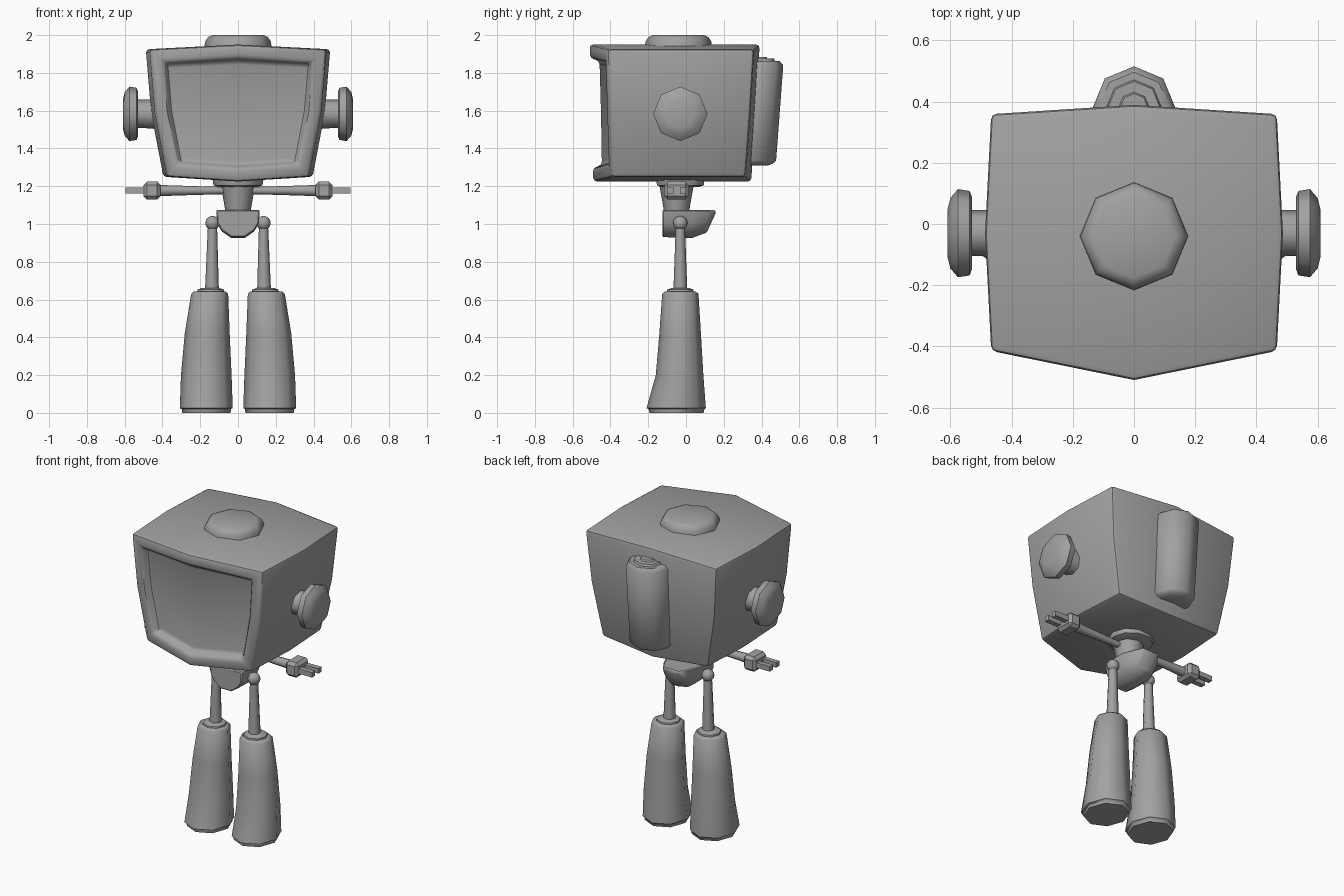
import bpy
import bmesh
from math import cos, sin, tau, pi, radians
from mathutils import Matrix, Vector

if "Cube" in bpy.data.objects:
    bpy.data.objects.remove(bpy.data.objects["Cube"], do_unlink=True)

GREY = (0.36, 0.36, 0.36, 1)
grey = bpy.data.materials.new("plain grey")
grey.use_nodes = True
grey.diffuse_color = GREY
grey.node_tree.nodes["Principled BSDF"].inputs["Base Color"].default_value = GREY


def finish(name, bm, bevel=0, segments=2, angle=50):
    """Turn a bmesh into a shaded, optionally bevelled object."""
    bmesh.ops.recalc_face_normals(bm, faces=bm.faces)
    mesh = bpy.data.meshes.new(name)
    bm.to_mesh(mesh)
    bm.free()
    obj = bpy.data.objects.new(name, mesh)
    bpy.context.collection.objects.link(obj)
    mesh.materials.append(grey)
    bpy.ops.object.select_all(action='DESELECT')
    obj.select_set(True)
    bpy.context.view_layer.objects.active = obj
    if bevel:
        mod = obj.modifiers.new("rounded edges", 'BEVEL')
        mod.width, mod.segments = bevel, segments
        mod.limit_method, mod.angle_limit = 'ANGLE', radians(35)
        bpy.ops.object.modifier_apply(modifier=mod.name)
    bpy.ops.object.shade_smooth_by_angle(angle=radians(angle))
    return obj


def bridge(bm, loops):
    """Skin a stack of vertex loops and cap both ends."""
    rows = [[bm.verts.new(p) for p in loop] for loop in loops]
    n = len(rows[0])
    for a, b in zip(rows, rows[1:]):
        for i in range(n):
            j = (i + 1) % n
            bm.faces.new((a[i], a[j], b[j], b[i]))
    bm.faces.new(rows[0])
    bm.faces.new(rows[-1])


def loft(name, rings, origin=(0, 0, 0), turn=None, sides=8, **kw):
    """Rings are (height, radius x, radius y, shift x, shift y)."""
    place = Matrix.Translation(origin) @ (turn or Matrix())
    loops = []
    for h, rx, *rest in rings:
        ry, cx, cy = (list(rest) + [rx, 0, 0][len(rest):])
        loops.append([place @ Vector((cx + rx * cos(tau * i / sides),
                                      cy + ry * sin(tau * i / sides), h))
                      for i in range(sides)])
    bm = bmesh.new()
    bridge(bm, loops)
    return finish(name, bm, **kw)


def box(name, centre, size, bevel=0):
    bm = bmesh.new()
    bmesh.ops.create_cube(bm, size=1)
    for v in bm.verts:
        v.co = Vector(centre) + Vector(size) * v.co
    return finish(name, bm, bevel, 1, 30)


# Head: bulging box with a recessed screen in its front
bm = bmesh.new()
bmesh.ops.create_cube(bm, size=2)
bmesh.ops.subdivide_edges(bm, edges=bm.edges[:], cuts=1, use_grid_fill=True)
front = [f for f in bm.faces if f.calc_center_median().y < -0.9]
widths = {-1: 0.395, 0: 0.46, 1: 0.488}
backs = {-1: 0.345, 0: 0.37, 1: 0.39}
fronts = {-1: -0.49, 0: -0.50, 1: -0.51}
for v in bm.verts:
    i, j, k = (round(c) for c in v.co)
    x = i * (widths[k] - 0.02 * abs(j))
    if j < 0:
        y = fronts[k] + 0.095 * abs(i)
    else:
        y = j * (backs[k] - 0.03 * abs(i)) - 0.03 * (j == 0)
    z = {-1: 1.225 + 0.025 * abs(i), 0: 1.59, 1: 1.95 - 0.025 * abs(i)}[k]
    v.co = (x, y, z)
bmesh.ops.recalc_face_normals(bm, faces=bm.faces)
bmesh.ops.inset_region(bm, faces=front, thickness=0.07, use_even_offset=True)
bmesh.ops.inset_region(bm, faces=front, thickness=0.018, use_even_offset=True)
for v in {v for f in front for v in f.verts}:
    v.co.y += 0.05
finish("head", bm, bevel=0.018, angle=35)

# Cap on top of the head
loft("head_cap", [(1.92, 0.178), (1.965, 0.175), (1.99, 0.158), (2.0, 0.135)],
     (0, -0.04, 0))

# Canister on the back, leaning with the head
loft("back_canister", [(1.31, 0.09, 0.09, 0, 0.345), (1.32, 0.115, 0.115, 0, 0.345),
                       (1.335, 0.13, 0.13, 0, 0.347), (1.84, 0.135, 0.135, 0, 0.38),
                       (1.862, 0.115, 0.115, 0, 0.381), (1.862, 0.09, 0.09, 0, 0.381),
                       (1.875, 0.085, 0.085, 0, 0.381), (1.875, 0.05, 0.05, 0, 0.381),
                       (1.885, 0.045, 0.045, 0, 0.381)])

# Neck with its collar
loft("neck_collar", [(1.195, 0.1), (1.205, 0.13), (1.24, 0.135)], (0, -0.03, 0), sides=10)
loft("neck", [(1.06, 0.066), (1.1, 0.072), (1.21, 0.092)], (0, -0.05, 0))

# Pelvis: bowl section, narrowing and rising to the back
half = [(0.115, 1.075), (0.11, 1.0), (0.085, 0.96), (0.035, 0.925)]
section = half + [(-x, z) for x, z in reversed(half)]
bm = bmesh.new()
bridge(bm, [[(x * w, y, 1.075 - (1.075 - z) * d) for x, z in section]
            for y, w, d in ((-0.125, 1, 0.96), (0.03, 1, 1), (0.11, 0.72, 0.8), (0.155, 0.5, 0.15))])
finish("pelvis", bm, bevel=0.006, segments=1, angle=40)

for side, s in (("left", 1), ("right", -1)):
    outward = Matrix.Rotation(s * pi / 2, 4, 'Y')

    # Ear discs on short hubs
    ear = (0, -0.03, 1.583)
    loft(side + "_ear_hub", [(0.43, 0.08), (0.5, 0.075), (0.55, 0.075)], ear, outward)
    loft(side + "_ear_disc", [(0.53, 0.12), (0.537, 0.138), (0.575, 0.144),
                              (0.6, 0.115), (0.61, 0.075)], ear, outward)

    # Thin straight arm, blocky hand and two fingers
    loft(side + "_arm", [(0.03, 0.018), (0.25, 0.024), (0.43, 0.03)],
         (0, -0.05, 1.177), outward)
    box(side + "_hand", (s * 0.455, -0.05, 1.177), (0.09, 0.13, 0.095), 0.018)
    for n, y in (("front", -0.083), ("back", -0.017)):
        box(f"{side}_{n}_finger", (s * 0.545, y, 1.177), (0.1, 0.032, 0.032))

    # Hip ball and thigh rod
    bm = bmesh.new()
    bmesh.ops.create_uvsphere(bm, u_segments=12, v_segments=8, radius=0.038)
    bmesh.ops.translate(bm, verts=bm.verts, vec=(s * 0.135, -0.03, 1.005))
    finish(side + "_hip_ball", bm)
    loft(side + "_thigh", [(0.64, 0.037, 0.037, s * 0.138), (1.0, 0.024, 0.024, s * 0.135)],
         (0, -0.03, 0))

    # Flared boot with collar, toe and sole
    loft(side + "_boot", [(0.0, 0.128, 0.143, s * 0.167, -0.05),
                          (0.02, 0.13, 0.148, s * 0.167, -0.05),
                          (0.025, 0.14, 0.157, s * 0.168, -0.052),
                          (0.2, 0.134, 0.126, s * 0.168, -0.034),
                          (0.42, 0.119, 0.11, s * 0.163, -0.031),
                          (0.63, 0.098, 0.096, s * 0.15, -0.03),
                          (0.642, 0.085, 0.083, s * 0.15, -0.03)])
    loft(side + "_boot_collar", [(0.635, 0.072), (0.652, 0.07), (0.662, 0.045)],
         (s * 0.145, -0.03, 0))
